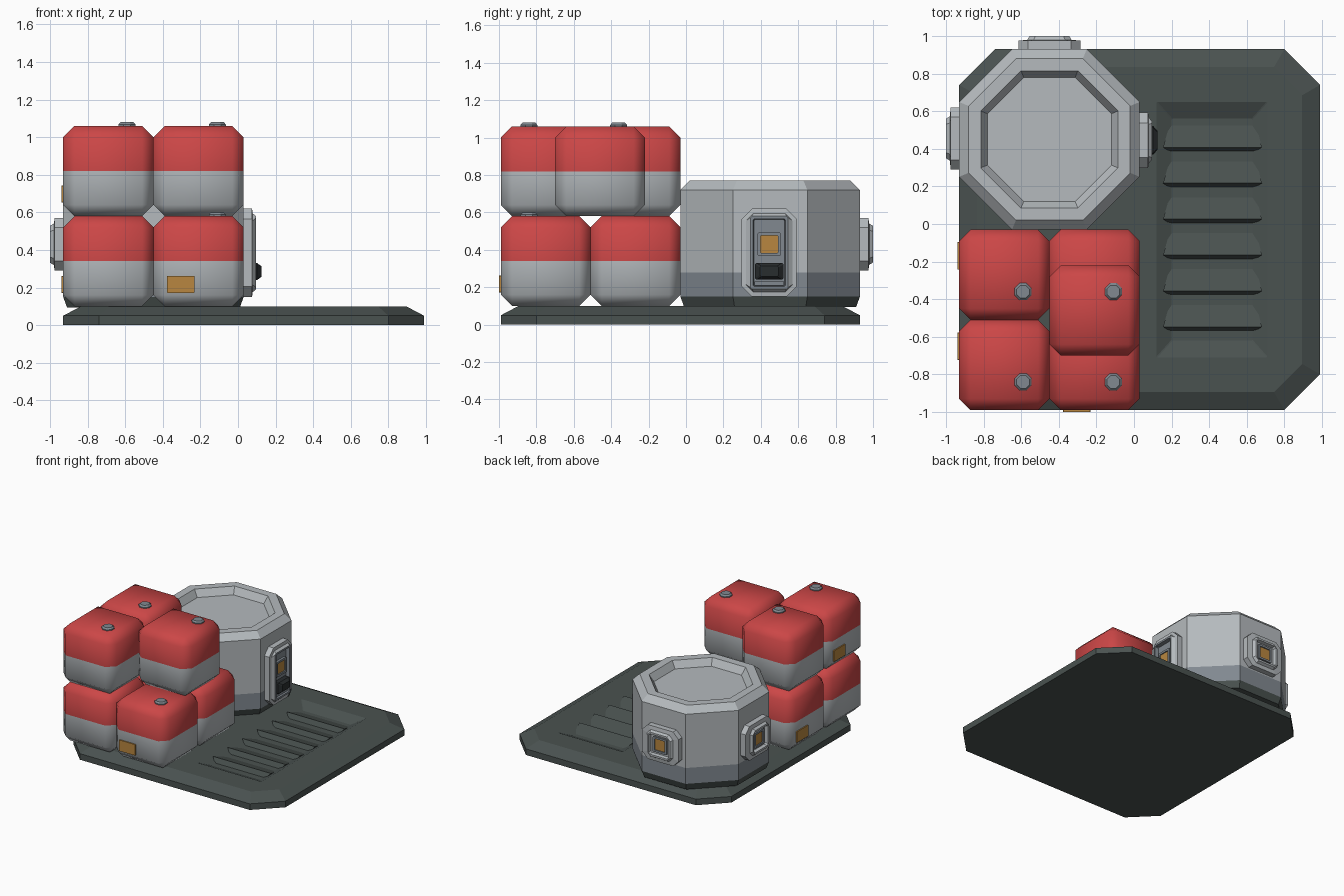
import bpy, bmesh, math
from mathutils import Matrix, Vector

if "Cube" in bpy.data.objects:
    bpy.data.objects.remove(bpy.data.objects["Cube"])


def mat(name, r, g, b):
    m = bpy.data.materials.new(name)
    m.diffuse_color = (r, g, b, 1)
    m.use_nodes = True
    m.node_tree.nodes["Principled BSDF"].inputs["Base Color"].default_value = m.diffuse_color
    return m


RED = mat("red paint", 0.60, 0.062, 0.062)
LIGHT = mat("light grey", 0.46, 0.49, 0.51)
STEEL = mat("blue grey steel", 0.22, 0.25, 0.28)
DARK = mat("dark slate", 0.068, 0.084, 0.080)
AMBER = mat("amber", 0.48, 0.24, 0.05)
BLACK = mat("black", 0.022, 0.026, 0.028)


def finish(name, bm, mats, matrix=None):
    bmesh.ops.recalc_face_normals(bm, faces=bm.faces)
    me = bpy.data.meshes.new(name)
    bm.to_mesh(me)
    bm.free()
    if matrix:
        me.transform(matrix)
    for m in mats:
        me.materials.append(m)
    ob = bpy.data.objects.new(name, me)
    bpy.context.collection.objects.link(ob)
    return ob


def loft(name, rings, mats, bands=None, matrix=None):
    """Stack chamfered rectangles (half_x, half_y, chamfer, z, cx, cy).
    bands gives a material index per band, the last one is the top cap."""
    bm = bmesh.new()
    loops = []
    for r in rings:
        hx, hy, c, z = r[:4]
        cx, cy = r[4:] if len(r) > 4 else (0, 0)
        pts = [(hx, -hy + c), (hx, hy - c), (hx - c, hy), (-hx + c, hy),
               (-hx, hy - c), (-hx, -hy + c), (-hx + c, -hy), (hx - c, -hy)]
        loops.append([bm.verts.new((cx + x, cy + y, z)) for x, y in pts])
    bands = bands or [0] * len(rings)
    bm.faces.new(loops[0]).material_index = bands[0]
    for i, (a, b) in enumerate(zip(loops, loops[1:])):
        for k in range(8):
            f = bm.faces.new((a[k], a[(k + 1) % 8], b[(k + 1) % 8], b[k]))
            f.material_index = bands[i]
    bm.faces.new(loops[-1]).material_index = bands[-1]
    return finish(name, bm, mats, matrix)


def facing(direction, origin):
    """Matrix whose local z points along direction, local y is up."""
    n = Vector(direction)
    up = Vector((0, 0, 1))
    side = up.cross(n)
    m = Matrix((side, up, n)).transposed().to_4x4()
    return Matrix.Translation(origin) @ m


# Base plate with a sunken vent bed
P = (0.03, -0.03)
V = (0.415, -0.03)
loft("base_plate", [
    (0.96, 0.96, 0.19, 0, *P), (0.96, 0.96, 0.19, 0.05, *P),
    (0.865, 0.865, 0.15, 0.1, *P),
    (0.295, 0.68, 0.005, 0.1, *V), (0.215, 0.59, 0.005, 0.06, *V)], [DARK])

# Vent louvres
for i in range(6):
    y = 0.53 - 0.191 * i
    bm = bmesh.new()
    a, b, c, d, e, f = [bm.verts.new(p) for p in (
        (0.19, y, 0.058), (0.65, y, 0.058),
        (0.155, y - 0.122, 0.098), (0.68, y - 0.122, 0.098),
        (0.19, y - 0.145, 0.055), (0.645, y - 0.145, 0.055))]
    for q in ((a, b, d, c), (c, d, f, e), (a, c, e), (b, f, d), (a, e, f, b)):
        bm.faces.new(q)
    finish("vent_louvre", bm, [DARK])


# Octagonal tank with a dished lid
def octagon(a, z):
    return (a, a, a * (2 - math.sqrt(2)), z)


loft("tank", [octagon(0.46, 0.095), octagon(0.48, 0.15), octagon(0.48, 0.28),
              octagon(0.48, 0.72), octagon(0.43, 0.77), octagon(0.365, 0.77),
              octagon(0.33, 0.715)],
     [LIGHT, STEEL, DARK], [2, 1, 0, 0, 0, 0, 0],
     Matrix.Translation((-0.45, 0.45, 0)))


def screen(m):
    # framed amber display
    loft("screen_frame", [(0.062, 0.062, 0.005, 0), (0.062, 0.062, 0.005, 0.055),
                          (0.046, 0.046, 0.003, 0.055), (0.046, 0.046, 0.003, 0.046)],
         [STEEL, AMBER], [0, 0, 0, 1], m)


# Small display hatches on the left and back of the tank
for d, o in (((-1, 0, 0), (-0.93, 0.455, 0.43)), ((0, 1, 0), (-0.45, 0.93, 0.43))):
    m = facing(d, o)
    loft("display_hatch", [
        (0.165, 0.14, 0.05, -0.01), (0.165, 0.14, 0.05, 0.045),
        (0.118, 0.11, 0.035, 0.05), (0.105, 0.098, 0.03, 0.07),
        (0.09, 0.083, 0.012, 0.07), (0.085, 0.078, 0.01, 0.042)],
        [LIGHT], None, m)
    screen(m)

# Tall dispenser hatch on the right of the tank
m = facing((1, 0, 0), (0.03, 0.445, 0.385))
loft("dispenser_hatch", [
    (0.147, 0.235, 0.055, -0.01), (0.147, 0.235, 0.055, 0.045),
    (0.125, 0.21, 0.04, 0.048), (0.1, 0.195, 0.008, 0.066),
    (0.086, 0.18, 0.005, 0.066), (0.082, 0.176, 0.005, 0.035)],
    [LIGHT, STEEL], [0, 0, 0, 1, 1, 1], m)
screen(m @ Matrix.Translation((0, 0.045, 0)))
loft("dispenser_tap", [(0.076, 0.045, 0.008, 0.02), (0.076, 0.045, 0.008, 0.072),
                       (0.05, 0.028, 0.008, 0.095)], [BLACK], None,
     m @ Matrix.Translation((0, -0.1, 0)))
loft("drip_tray", [(0.078, 0.012, 0.003, 0.02), (0.078, 0.012, 0.003, 0.055)],
     [STEEL], None, m @ Matrix.Translation((0, -0.163, 0)))


# Two-tone canisters
def canister(x, y, z, cap):
    bm = bmesh.new()
    bmesh.ops.create_cube(bm, size=0.48)
    bmesh.ops.bevel(bm, geom=bm.edges[:], offset=0.06, segments=1, affect='EDGES')
    bmesh.ops.bisect_plane(bm, geom=bm.verts[:] + bm.edges[:] + bm.faces[:],
                           plane_co=(0, 0, 0), plane_no=(0, 0, 1))
    for f in bm.faces:
        f.smooth = True
        f.material_index = 0 if f.calc_center_median().z > 0 else 1
    finish("canister", bm, [RED, LIGHT], Matrix.Translation((x, y, z)))
    if cap:
        loft("canister_cap", [octagon(0.045, 0), octagon(0.045, 0.01),
                              octagon(0.034, 0.022)], [STEEL], None,
             Matrix.Translation((x + cap[0], y + cap[1], z + 0.238)))


L, R, F, B = -0.69, -0.21, -0.75, -0.27
LOW, HIGH = 0.34, 0.82
for spec in ((L, F, LOW, None), (L, B, LOW, None), (R, F, LOW, (0.1, -0.09)),
             (R, B, LOW, None), (L, F, HIGH, (0.1, -0.09)),
             (L, B, HIGH, (0.1, -0.09)), (R, -0.46, HIGH, (0.1, 0.1))):
    canister(*spec)

# Amber labels on the canisters
for d, o in (((0, -1, 0), (-0.305, -0.99, 0.217)),
             ((-1, 0, 0), (-0.93, -0.17, 0.217)),
             ((-1, 0, 0), (-0.93, -0.65, 0.697))):
    loft("canister_label", [(0.073, 0.045, 0.002, 0), (0.073, 0.045, 0.002, 0.009)],
         [AMBER], None, facing(d, o))
